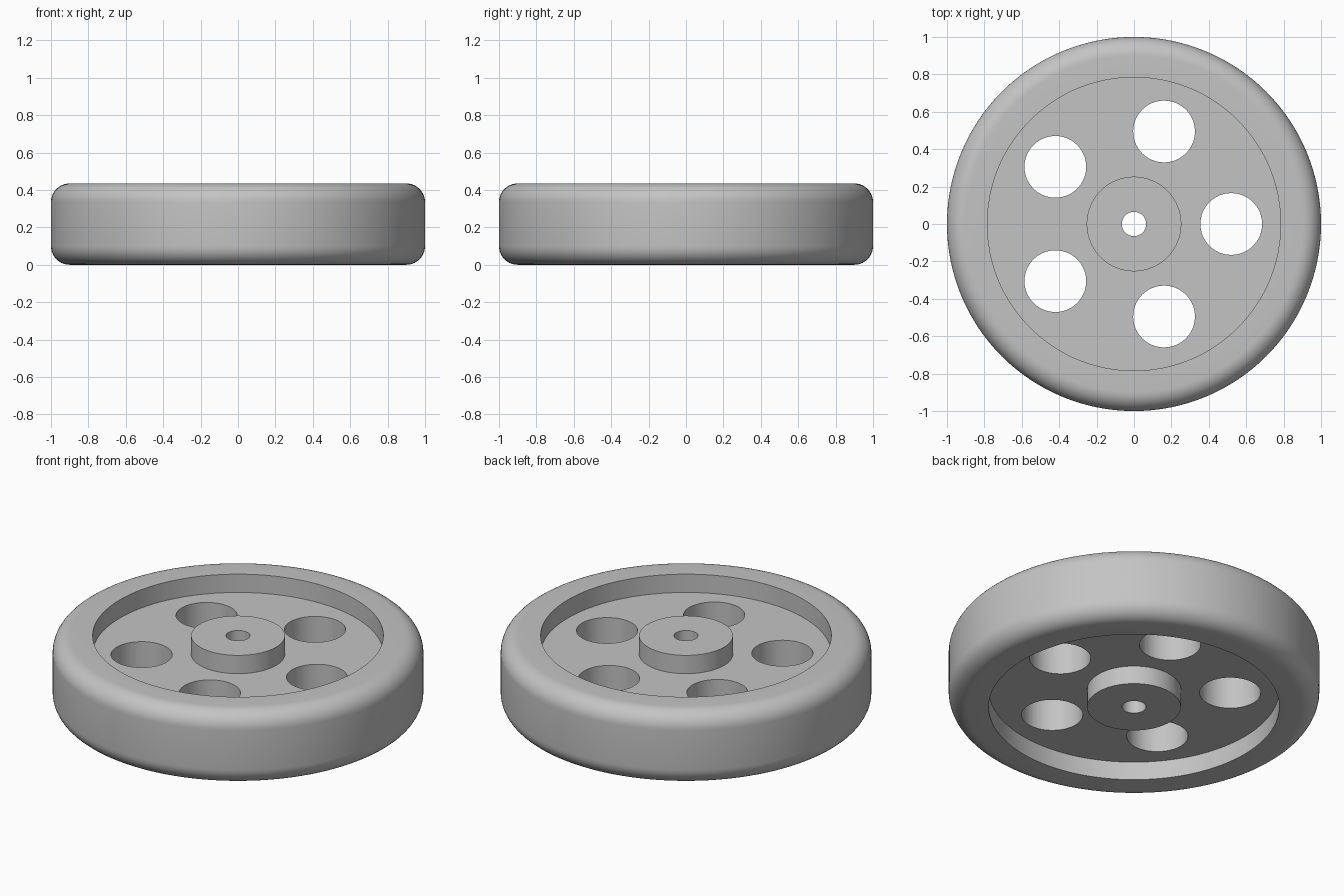
import bpy, bmesh
from math import sin, cos, pi, tau, radians
from mathutils import Matrix

cube = bpy.data.objects.get("Cube")
if cube:
    bpy.data.objects.remove(cube)

HEIGHT, FILLET, RECESS = 0.435, 0.1, 0.109
RIM_INNER, HUB, BORE = 0.784, 0.253, 0.065
HOLE, HOLE_ORBIT, HOLE_COUNT = 0.165, 0.52, 5
SEGMENTS = 128

grey = bpy.data.materials.new("plain_grey")
grey.use_nodes = True
GREY = (0.55, 0.55, 0.55, 1)
grey.diffuse_color = GREY
grey.node_tree.nodes["Principled BSDF"].inputs["Base Color"].default_value = GREY


def new_object(name, bm):
    bmesh.ops.recalc_face_normals(bm, faces=bm.faces)
    mesh = bpy.data.meshes.new(name)
    bm.to_mesh(mesh)
    bm.free()
    mesh.materials.append(grey)
    obj = bpy.data.objects.new(name, mesh)
    bpy.context.collection.objects.link(obj)
    return obj


def lathe(name, profile):
    """Spin a closed (radius, z) loop around the z axis."""
    bm = bmesh.new()
    rings = [[bm.verts.new((r * cos(tau * i / SEGMENTS), r * sin(tau * i / SEGMENTS), z))
              for r, z in profile] for i in range(SEGMENTS)]
    n = len(profile)
    for i in range(SEGMENTS):
        a, b = rings[i], rings[(i + 1) % SEGMENTS]
        for j in range(n):
            k = (j + 1) % n
            bm.faces.new((a[j], b[j], b[k], a[k]))
    return new_object(name, bm)


# Upper half of the section: bore, hub, recessed web, rim, rounded shoulder
upper = [(BORE, HEIGHT), (HUB, HEIGHT), (HUB, HEIGHT - RECESS),
         (RIM_INNER, HEIGHT - RECESS), (RIM_INNER, HEIGHT)]
steps = 10
for s in range(steps + 1):
    t = pi / 2 * s / steps
    upper.append((1 - FILLET + FILLET * sin(t), HEIGHT - FILLET + FILLET * cos(t)))
lower = [(r, HEIGHT - z) for r, z in reversed(upper)]
wheel = lathe("wheel", upper + lower)

# Ring of lightening holes through the web
bm = bmesh.new()
for i in range(HOLE_COUNT):
    turn = Matrix.Rotation(tau * i / HOLE_COUNT, 4, 'Z')
    bmesh.ops.create_cone(bm, cap_ends=True, segments=64, radius1=HOLE, radius2=HOLE, depth=1,
                          matrix=turn @ Matrix.Translation((HOLE_ORBIT, 0, HEIGHT / 2)))
cutter = new_object("hole_cutter", bm)
cutter.hide_render = True

bpy.ops.object.select_all(action='DESELECT')
bpy.context.view_layer.objects.active = wheel
wheel.select_set(True)
cut = wheel.modifiers.new("web_holes", 'BOOLEAN')
cut.operation = 'DIFFERENCE'
cut.solver = 'EXACT'
cut.object = cutter
bpy.ops.object.modifier_apply(modifier=cut.name)
bpy.data.objects.remove(cutter)
bpy.ops.object.shade_smooth_by_angle(angle=radians(30))
